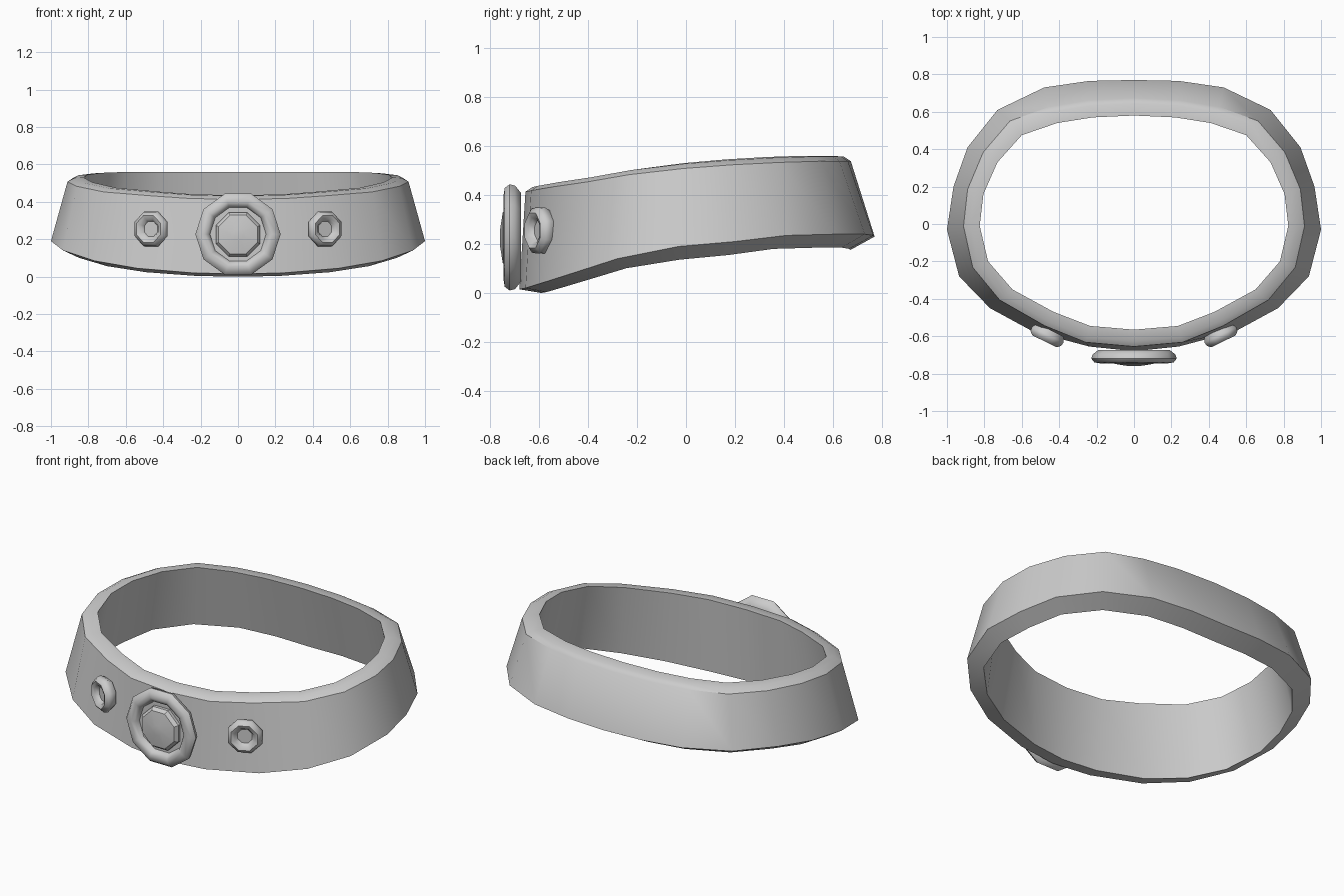
import bpy, bmesh, math
from mathutils import Vector, Matrix

if "Cube" in bpy.data.objects:
    bpy.data.objects.remove(bpy.data.objects["Cube"])


def finish(bm, name, angle):
    bmesh.ops.remove_doubles(bm, verts=bm.verts, dist=1e-5)
    bmesh.ops.recalc_face_normals(bm, faces=bm.faces)
    me = bpy.data.meshes.new(name)
    bm.to_mesh(me)
    bm.free()
    ob = bpy.data.objects.new(name, me)
    bpy.context.collection.objects.link(ob)
    bpy.ops.object.select_all(action='DESELECT')
    ob.select_set(True)
    bpy.context.view_layer.objects.active = ob
    bpy.ops.object.shade_smooth_by_angle(angle=math.radians(angle))
    return ob


def skin(bm, loops, close):
    """Bridge a row of equally long closed vertex loops."""
    rows = [[bm.verts.new(p) for p in loop] for loop in loops]
    n = len(rows[0])
    pairs = list(zip(rows, rows[1:])) + ([(rows[-1], rows[0])] if close else [])
    for a, b in pairs:
        for i in range(n):
            j = (i + 1) % n
            bm.faces.new((a[i], a[j], b[j], b[i]))
    if not close:
        bm.faces.new(rows[0])
        bm.faces.new(rows[-1])


def lathe(name, profile, sides, loc, turn=0.0, phase=0.0, angle=35):
    """Turn (radius, outward depth) pairs round an axis facing -y."""
    m = Matrix.Translation(loc) @ Matrix.Rotation(turn, 4, 'Z')
    loops = []
    for r, d in profile:
        loops.append([m @ Vector((r * math.cos(a), -d, r * math.sin(a)))
                      for a in (phase + math.tau * k / sides for k in range(sides))])
    bm = bmesh.new()
    skin(bm, loops, False)
    return finish(bm, name, angle)


# Belt band: half outline from back to front
# (outer x, y, z of lower edge; inner x, y, z of upper edge)
half = [
    (0.00, 0.77, 0.23, 0.00, 0.58, 0.56),
    (0.24, 0.765, 0.235, 0.22, 0.57, 0.56),
    (0.48, 0.73, 0.24, 0.41, 0.54, 0.56),
    (0.73, 0.61, 0.24, 0.60, 0.475, 0.56),
    (0.89, 0.41, 0.235, 0.73, 0.33, 0.555),
    (0.965, 0.20, 0.21, 0.805, 0.16, 0.545),
    (1.00, -0.03, 0.19, 0.825, -0.01, 0.53),
    (0.935, -0.28, 0.14, 0.78, -0.20, 0.505),
    (0.77, -0.45, 0.085, 0.65, -0.35, 0.475),
    (0.54, -0.575, 0.045, 0.43, -0.47, 0.455),
    (0.24, -0.655, 0.02, 0.235, -0.545, 0.44),
    (0.00, -0.68, 0.015, 0.00, -0.565, 0.435),
]
full = half + [(-a, b, c, -d, e, f) for a, b, c, d, e, f in half[-2:0:-1]]
sections = []
for ox, oy, oz, ix, iy, iz in full:
    drop = min(0.055, 0.015 + 0.06 * (oy + 0.68))
    sections.append([
        (ox, oy, oz),
        (ix * 1.105, iy * 1.16, iz - 0.022),
        (ix * 1.06, iy * 1.11, iz - 0.003),
        (ix, iy, iz),
        (ox * 0.91, oy * 0.87, oz - drop),
    ])
bm = bmesh.new()
skin(bm, sections, True)
finish(bm, "belt_band", 40)

# Medallion: round rim with a sunken plate
lathe("medallion",
      [(0.19, -0.025), (0.222, 0.0), (0.228, 0.022), (0.212, 0.042), (0.18, 0.047),
       (0.158, 0.036), (0.15, 0.012)],
      10, (0, -0.698, 0.227), angle=50)

# Faceted gem in the medallion
lathe("gem", [(0.128, 0.0), (0.128, 0.03), (0.112, 0.05), (0.03, 0.062)],
      8, (0, -0.698, 0.225), phase=math.pi / 8, angle=25)

# Ring studs either side
for s, side in ((1, "right"), (-1, "left")):
    lathe("stud_" + side,
          [(0.085, -0.03), (0.102, 0.0), (0.098, 0.022), (0.078, 0.038),
           (0.056, 0.03), (0.043, 0.008)],
          8, (s * 0.462, -0.593, 0.255), turn=s * math.radians(26),
          phase=math.pi / 8, angle=50)
